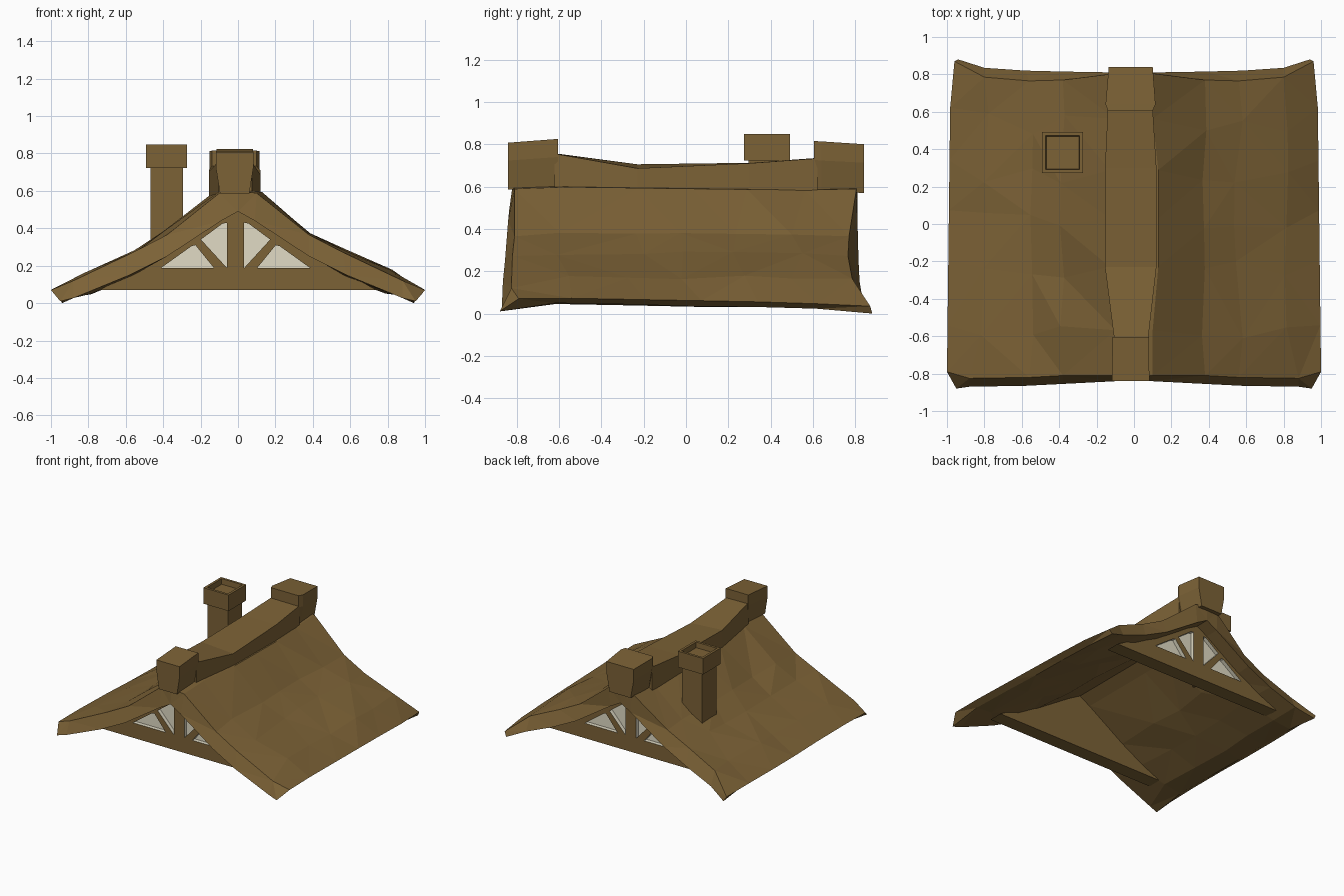
import bpy, bmesh, random

random.seed(4)
cube = bpy.data.objects.get("Cube")
if cube:
    bpy.data.objects.remove(cube)


def material(name, rgb):
    m = bpy.data.materials.new(name)
    m.use_nodes = True
    m.diffuse_color = (*rgb, 1)
    m.node_tree.nodes["Principled BSDF"].inputs["Base Color"].default_value = (*rgb, 1)
    return m


brown = material("brown wood", (0.202, 0.122, 0.037))
cream = material("cream glass", (0.75, 0.71, 0.56))


def finish(name, bm, mat=brown):
    bmesh.ops.recalc_face_normals(bm, faces=bm.faces)
    mesh = bpy.data.meshes.new(name)
    bm.to_mesh(mesh)
    bm.free()
    mesh.materials.append(mat)
    ob = bpy.data.objects.new(name, mesh)
    bpy.context.scene.collection.objects.link(ob)
    return ob


def loft(name, rings, mat=brown):
    """Skin a list of equal-length point rings and cap both ends."""
    bm = bmesh.new()
    rows = [[bm.verts.new(p) for p in ring] for ring in rings]
    n = len(rows[0])
    for a, b in zip(rows, rows[1:]):
        for i in range(n):
            j = (i + 1) % n
            bm.faces.new((a[i], a[j], b[j], b[i]))
    for row in (rows[0], rows[-1]):
        bm.faces.new(row)
    return finish(name, bm, mat)


def beam(y, left, right, bottom, top_left, top_right):
    """Four-cornered cross-section of the ridge beam."""
    return [(left, y, bottom), (right, y, bottom), (right, y, top_right), (left, y, top_left)]


def block(y, left, right, bottom, top, pinch=0.78):
    """Cross-section with straight upper sides that taper in below a knee."""
    mid = (left + right) / 2
    knee = bottom + (top - bottom) * 0.62
    foot_l, foot_r = (mid + (x - mid) * pinch for x in (left, right))
    return [(foot_l, y, bottom), (foot_r, y, bottom), (right, y, knee),
            (right, y, top), (left, y, top), (left, y, knee)]


def extrude_y(name, outline, y0, y1, mat=brown):
    return loft(name, [[(x, y, z) for x, z in outline] for y in (y0, y1)], mat)


# Roof shell: half profiles from ridge to eave (x, z, front y, back y, lift between the ends)
upper = [(0, 0.60, -0.82, 0.81, 0), (0.10, 0.588, -0.81, 0.805, 0),
         (0.38, 0.365, -0.81, 0.77, 0.016), (0.56, 0.272, -0.82, 0.765, 0.012),
         (0.80, 0.165, -0.825, 0.785, 0.006), (1.0, 0.07, -0.79, 0.87, 0)]
lower = [(0, 0.49, -0.835, 0.81, 0), (0.09, 0.44, -0.84, 0.81, 0),
         (0.38, 0.25, -0.855, 0.815, -0.008), (0.58, 0.15, -0.865, 0.82, -0.012),
         (0.80, 0.062, -0.87, 0.835, -0.012), (0.95, 0.01, -0.88, 0.88, 0)]


def mirrored(half):
    return [(-p[0], *p[1:]) for p in half[:0:-1]] + half


tops, bottoms = mirrored(upper), mirrored(lower)
steps = [0, 0.15, 0.36, 0.52, 0.68, 0.85, 1]
bm = bmesh.new()
grid = []
for t in steps:
    inside = 0 < t < 1
    rows = []
    for side in (tops, bottoms):
        top = side is tops
        row = []
        for x, z, f, b, lift in side:
            y = f + (b - f) * t
            edge, crown = abs(x) > 0.9, abs(x) < 0.2
            if inside and edge:
                z = (0.08 if top else 0.052) - 0.035 * t + random.uniform(-0.004, 0.004)
                x *= 1 - 0.02 * t
            elif inside and crown:
                z += 0.012 - 0.02 * t if top else 0
                x *= 1.3 if top and 0.2 < t < 0.8 else 1
            elif inside:
                sway = 0.009 if top else 0.004
                z += lift + random.uniform(-sway, sway)
                y += random.uniform(-0.05, 0.05)
                x += random.uniform(-0.025, 0.025)
            elif t == 1 and edge:
                x *= 0.96 if top else 0.99
                z -= 0.035 if top else 0.01
            elif t == 0 and 0.7 < abs(x) < 0.9:
                # clipped front corners
                x *= 1.1
                z -= 0.045 if top else 0.035
            row.append(bm.verts.new((x, y, z)))
        rows.append(row)
    grid.append(rows)
n = len(tops)
for r0, r1 in zip(grid, grid[1:]):
    for s in (0, 1):
        for i in range(n - 1):
            bm.faces.new((r0[s][i], r0[s][i + 1], r1[s][i + 1], r1[s][i]))
    for i in (0, n - 1):
        bm.faces.new((r0[0][i], r1[0][i], r1[1][i], r0[1][i]))
for up, low in (grid[0], grid[-1]):
    for i in range(n - 1):
        bm.faces.new((up[i], up[i + 1], low[i + 1], low[i]))
bmesh.ops.triangulate(bm, faces=bm.faces, quad_method='SHORT_EDGE')
finish("roof_shell", bm)

# Sagging ridge beam
loft("ridge_beam", [
    beam(-0.62, -0.105, 0.075, 0.56, 0.757, 0.755),
    beam(-0.23, -0.155, 0.12, 0.54, 0.705, 0.686),
    beam(0.30, -0.155, 0.12, 0.54, 0.712, 0.710),
    beam(0.62, -0.14, 0.10, 0.55, 0.735, 0.733)])

# Heavy blocks on both ends of the ridge
loft("front_ridge_block", [
    block(-0.84, -0.118, 0.082, 0.585, 0.807),
    block(-0.605, -0.115, 0.08, 0.60, 0.825)])
loft("back_ridge_block", [
    block(0.605, -0.14, 0.10, 0.58, 0.815),
    block(0.64, -0.152, 0.115, 0.575, 0.813),
    block(0.84, -0.135, 0.10, 0.57, 0.80)])

# Gable walls with recessed window panes
wall = [(-0.74, 0.07), (0.74, 0.07), (0.58, 0.16), (0.38, 0.27), (0, 0.52),
        (-0.38, 0.27), (-0.58, 0.16)]
panes = [[(0.045, 0.187), (0.045, 0.43), (0.07, 0.425), (0.185, 0.34)],
         [(0.115, 0.187), (0.215, 0.31), (0.235, 0.305), (0.40, 0.187)]]
CENTRE = -0.013


def gable(name, outer, inner):
    ob = extrude_y(name, wall, outer, inner)
    ob.data.materials.append(cream)
    depth = 0.03 if inner > outer else -0.03
    for side in (-1, 1):
        for pane in panes:
            shape = [(CENTRE + side * x, z) for x, z in pane]
            cutter = extrude_y(name + "_window_cutter", shape, outer - depth, outer + depth, cream)
            cutter.hide_render = True
            mod = ob.modifiers.new("window", 'BOOLEAN')
            mod.object = cutter
            mod.operation = 'DIFFERENCE'
            mod.solver = 'EXACT'
            mod.material_mode = 'TRANSFER'
    # bake the cuts so the cutters can go
    bpy.context.view_layer.update()
    graph = bpy.context.evaluated_depsgraph_get()
    baked = bpy.data.meshes.new_from_object(ob.evaluated_get(graph))
    cutters = [m.object for m in ob.modifiers]
    ob.modifiers.clear()
    ob.data = baked
    for c in cutters:
        bpy.data.objects.remove(c)


gable("front_gable", -0.71, -0.60)
gable("back_gable", 0.70, 0.59)


# Chimney shaft and hollow cap
def square(half, z, cx=-0.382, cy=0.382):
    return [(cx + sx * half, cy + sy * half, z) for sx, sy in ((-1, -1), (1, -1), (1, 1), (-1, 1))]


loft("chimney_shaft", [square(0.087, 0.28), square(0.087, 0.73)])
loft("chimney_cap", [square(0.109, 0.722), square(0.109, 0.847), square(0.09, 0.847),
                     square(0.087, 0.805)])
